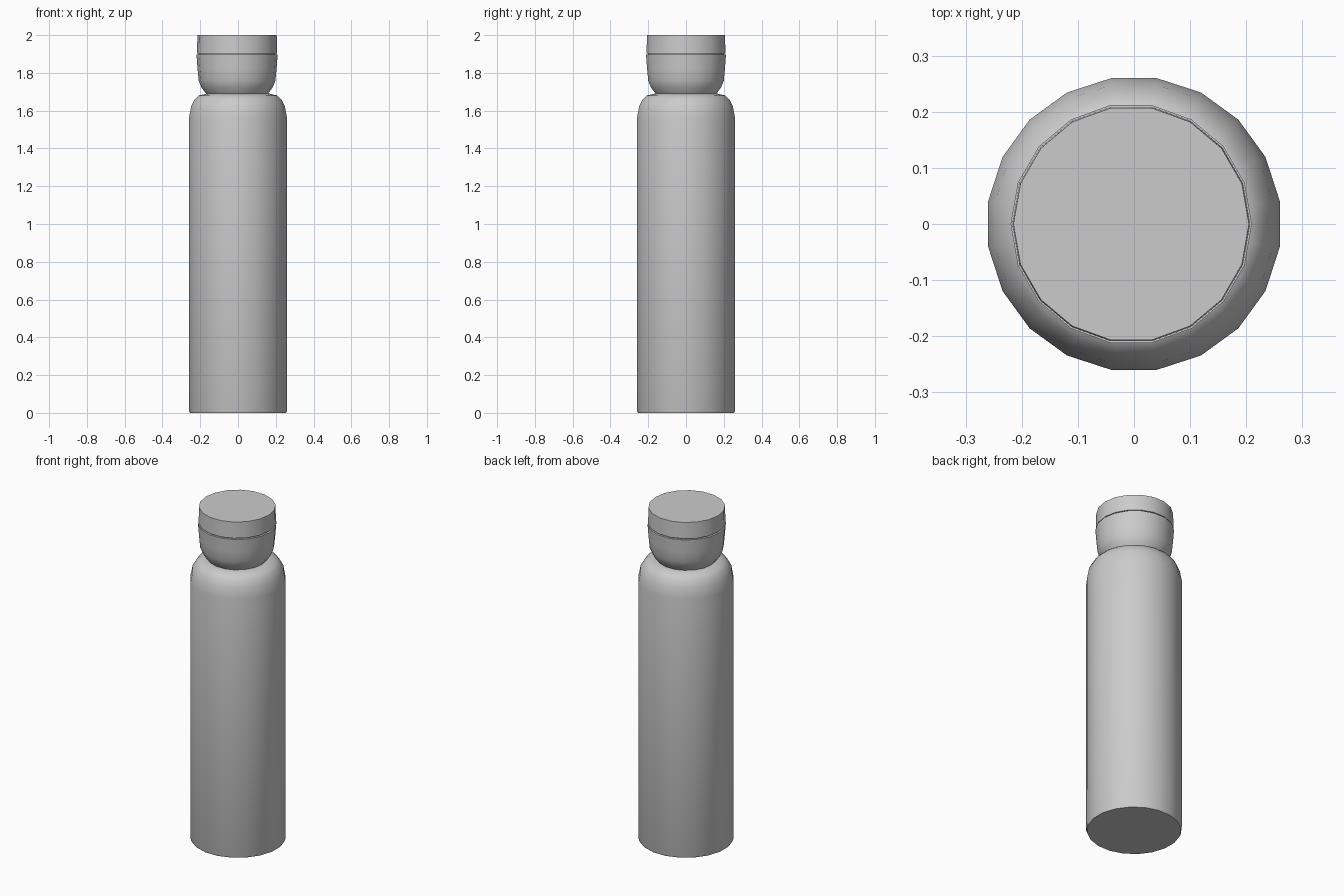
import bpy, bmesh, math

if "Cube" in bpy.data.objects:
    bpy.data.objects.remove(bpy.data.objects["Cube"])


def lathe(name, profile, sides, start, cx=0.0):
    """Revolve (radius, z) points around z and close both ends with fans."""
    bm = bmesh.new()
    rings = []
    for r, z in profile:
        ring = []
        for i in range(sides):
            a = start + 2 * math.pi * i / sides
            ring.append(bm.verts.new((cx + r * math.cos(a), r * math.sin(a), z)))
        rings.append(ring)
    for low, high in zip(rings, rings[1:]):
        for i in range(sides):
            j = (i + 1) % sides
            bm.faces.new((low[i], low[j], high[j], high[i]))
    bottom = bm.verts.new((cx, 0, profile[0][1]))
    top = bm.verts.new((cx, 0, profile[-1][1]))
    for i in range(sides):
        j = (i + 1) % sides
        bm.faces.new((bottom, rings[0][j], rings[0][i]))
        bm.faces.new((top, rings[-1][i], rings[-1][j]))
    bmesh.ops.recalc_face_normals(bm, faces=bm.faces)
    mesh = bpy.data.meshes.new(name)
    bm.to_mesh(mesh)
    bm.free()
    obj = bpy.data.objects.new(name, mesh)
    bpy.context.collection.objects.link(obj)
    bpy.ops.object.select_all(action='DESELECT')
    obj.select_set(True)
    bpy.context.view_layer.objects.active = obj
    bpy.ops.object.shade_smooth_by_angle(angle=math.radians(40))
    return obj


# Tall body with rounded shoulder
lathe("bottle_body",
      [(0.258, 0.0), (0.262, 0.01), (0.263, 1.56), (0.251, 1.625),
       (0.232, 1.66), (0.212, 1.68), (0.17, 1.69)],
      20, math.radians(9))

# Tapered lower part of the cap
lathe("cap_base",
      [(0.162, 1.688), (0.188, 1.722), (0.203, 1.758), (0.209, 1.82), (0.215, 1.897)],
      18, 0, -0.005)

# Narrow groove between the cap parts
lathe("cap_groove", [(0.203, 1.895), (0.203, 1.906)], 18, 0, -0.005)

# Flat lid on top
lathe("cap_lid", [(0.212, 1.903), (0.210, 2.0)], 18, 0, -0.005)
